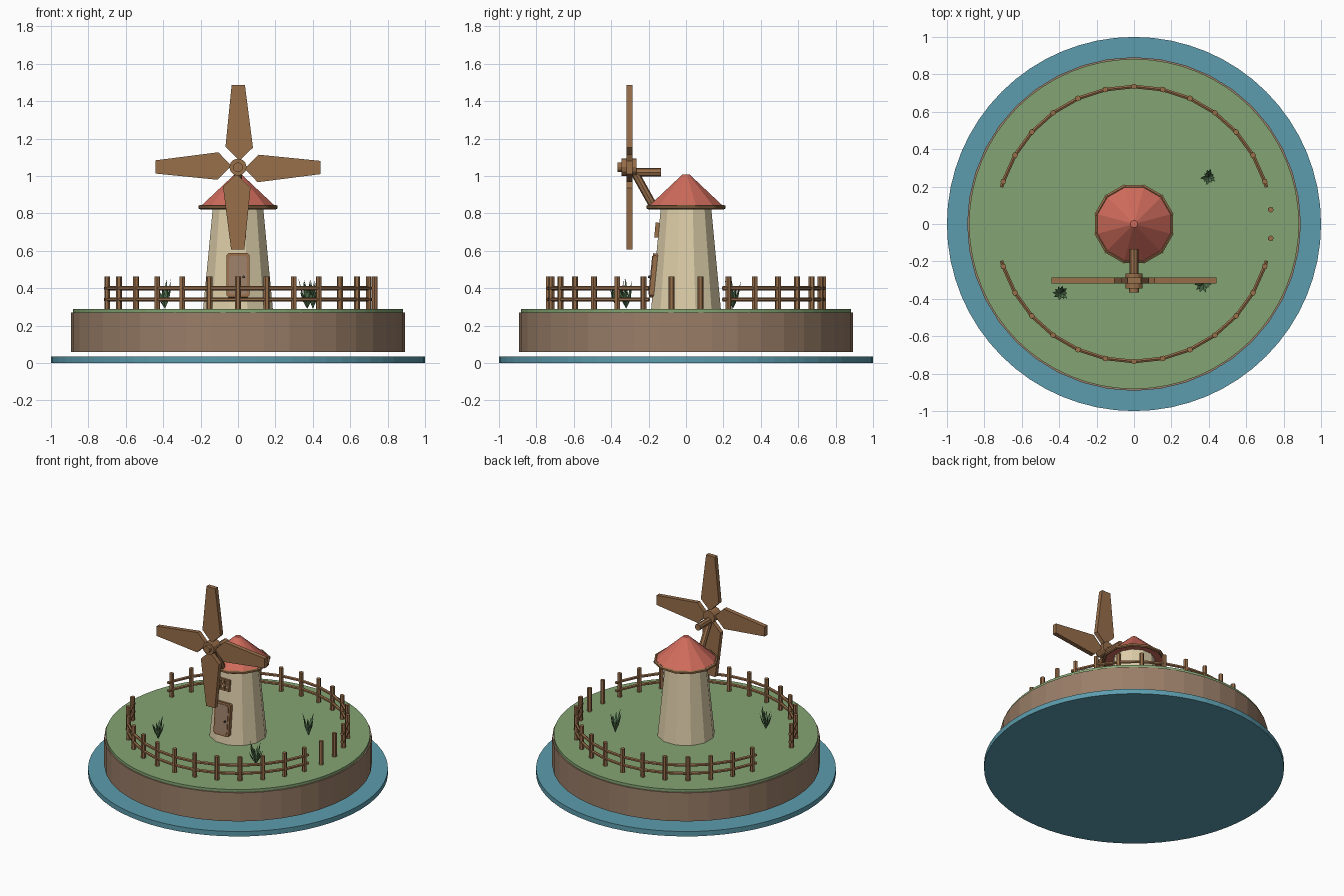
import bpy, bmesh, math, random
from mathutils import Vector, Matrix

if "Cube" in bpy.data.objects:
    bpy.data.objects.remove(bpy.data.objects["Cube"])

random.seed(4)


def material(name, r, g, b):
    m = bpy.data.materials.new(name)
    lin = [((c / 255 + 0.055) / 1.055) ** 2.4 for c in (r, g, b)]
    m.diffuse_color = (*lin, 1)
    m.use_nodes = True
    m.node_tree.nodes["Principled BSDF"].inputs["Base Color"].default_value = m.diffuse_color
    return m


WATER = material("water blue", 92, 156, 173)
EARTH = material("earth brown", 154, 126, 104)
GRASS = material("grass green", 132, 165, 115)
PLASTER = material("cream plaster", 222, 207, 170)
ROOF = material("roof red", 208, 108, 92)
WOOD = material("wood brown", 152, 110, 74)
LEAF = material("leaf green", 84, 118, 80)
IRON = material("dark iron", 70, 60, 52)


def make(name, bm, mat):
    bmesh.ops.recalc_face_normals(bm, faces=bm.faces)
    me = bpy.data.meshes.new(name)
    bm.to_mesh(me)
    bm.free()
    me.materials.append(mat)
    ob = bpy.data.objects.new(name, me)
    bpy.context.collection.objects.link(ob)
    return ob


def add_rod(bm, a, b, r1, r2=None, n=6, turn=0.0):
    """Cylinder or cone between two points."""
    a, b = Vector(a), Vector(b)
    d = b - a
    rot = d.to_track_quat('Z', 'Y').to_matrix().to_4x4()
    mat = Matrix.Translation((a + b) / 2) @ rot @ Matrix.Rotation(turn, 4, 'Z')
    bmesh.ops.create_cone(bm, cap_ends=True, segments=n, radius1=r1,
                          radius2=r1 if r2 is None else r2, depth=d.length, matrix=mat)


def rod(name, a, b, r1, mat, r2=None, n=6, turn=0.0):
    bm = bmesh.new()
    add_rod(bm, a, b, r1, r2, n, turn)
    return make(name, bm, mat)


def add_box(bm, centre, size):
    bmesh.ops.create_cube(bm, size=1, matrix=Matrix.Translation(centre) @ Matrix.Diagonal((*size, 1)))


def add_plate(bm, pts, y0, y1):
    """Outline in x, z extruded along y."""
    f = bm.faces.new([bm.verts.new((x, y0, z)) for x, z in pts])
    ext = bmesh.ops.extrude_face_region(bm, geom=[f])["geom"]
    bmesh.ops.translate(bm, vec=(0, y1 - y0, 0), verts=[v for v in ext if isinstance(v, bmesh.types.BMVert)])


def polar(r, deg, z):
    a = math.radians(deg)
    return Vector((r * math.cos(a), r * math.sin(a), z))


# Base: water disc, floating earth drum, grass top
rod("water", (0, 0, 0), (0, 0, 0.036), 1.0, WATER, n=64)
rod("earth", (0, 0, 0.06), (0, 0, 0.27), 0.892, EARTH, n=40)
rod("grass", (0, 0, 0.268), (0, 0, 0.29), 0.882, GRASS, n=64)

# Tower, roof and eave beams
half = math.radians(15)
rod("tower", (0, 0, 0.288), (0, 0, 0.845), 0.193, PLASTER, 0.138, 12, half)
rod("roof", (0, 0, 0.84), (0, 0, 1.008), 0.205, ROOF, 0.02, 12, half)
bm = bmesh.new()
for i in range(12):
    add_rod(bm, polar(0.208, i * 30 + 13, 0.834), polar(0.208, i * 30 + 47, 0.834), 0.012)
make("eaves", bm, WOOD)


# Door and window lie on the sloping front wall
def on_wall(ob, z):
    t = (z - 0.288) / 0.557
    y = -(0.193 - 0.055 * t) * math.cos(half)
    ob.location = (0, y, z)
    ob.rotation_euler.x = -math.atan(0.055 / 0.557)


def outline(w, h, c):
    return [(-w + c, -h), (w - c, -h), (w, -h + c), (w, h - c),
            (w - c, h), (-w + c, h), (-w, h - c), (-w, -h + c)]


bm = bmesh.new()
add_plate(bm, outline(0.062, 0.118, 0.012), -0.018, 0.008)
on_wall(make("door_frame", bm, WOOD), 0.468)
bm = bmesh.new()
add_plate(bm, outline(0.048, 0.104, 0.01), -0.022, -0.01)
on_wall(make("door_panel", bm, EARTH), 0.468)
bm = bmesh.new()
add_rod(bm, (0.03, -0.02, -0.01), (0.03, -0.032, -0.01), 0.007, n=8)
on_wall(make("door_knob", bm, IRON), 0.468)

bm = bmesh.new()
for s in (-1, 0, 1):
    add_box(bm, (s * 0.036, -0.008, 0), (0.012, 0.024, 0.08))
    add_box(bm, (0, -0.008, s * 0.034), (0.084, 0.02, 0.012))
on_wall(make("window_frame", bm, WOOD), 0.71)

# Sails: one blade outline turned four times around the hub
HUB = 1.047
blade = [(0.008, 0.035), (0.08, 0.105), (0.037, 0.44), (-0.034, 0.44), (-0.067, 0.11)]
bm = bmesh.new()
for k in range(4):
    c, s = round(math.cos(k * math.pi / 2)), round(math.sin(k * math.pi / 2))
    add_plate(bm, [(x * c + z * s, HUB + z * c - x * s) for x, z in blade], -0.318, -0.286)
make("sails", bm, WOOD)
rod("hub", (0, -0.345, HUB), (0, -0.265, HUB), 0.046, WOOD, n=12)
rod("hub_cap", (0, -0.366, HUB), (0, -0.34, HUB), 0.026, WOOD, n=12)
rod("axle", (0, -0.27, 1.02), (0, -0.135, 1.02), 0.023, WOOD, n=8)
rod("brace", (0, -0.275, 1.02), (0, -0.172, 0.835), 0.022, WOOD, n=8)

# Fence: posts every 12 degrees, open on the left, no rails on the right
R = 0.735
bm = bmesh.new()
for i in range(30):
    deg = i * 12 + 6
    if deg not in (174, 186):
        add_rod(bm, polar(R, deg, 0.285), polar(R, deg, 0.462), 0.016, n=6, turn=math.radians(deg))
make("fence_posts", bm, WOOD)
bm = bmesh.new()
for side in (0, 180):
    stops = [15.5] + [18 + 12 * k for k in range(13)] + [164.5]
    for a, b in zip(stops, stops[1:]):
        for z in (0.34, 0.40):
            add_rod(bm, polar(R, side + a, z), polar(R, side + b, z), 0.011)
make("fence_rails", bm, WOOD)

# Spiky plants: folded pointed leaves fanning from one root
for n, (px, py) in enumerate([(0.4, 0.25), (-0.39, -0.37), (0.37, -0.32)]):
    bm = bmesh.new()
    root = Vector((px, py, 0.29))
    for k in range(10):
        a = k * 36 + random.uniform(-9, 9)
        out, side = polar(1, a, 0), polar(1, a + 90, 0)
        reach = random.uniform(0.03, 0.05)
        h = random.uniform(0.09, 0.17)
        mid = root + out * reach * 0.5 + Vector((0, 0, h * 0.5))
        tip = bm.verts.new(root + out * reach + Vector((0, 0, h)))
        low = bm.verts.new(root)
        left, right = (bm.verts.new(mid + side * s * 0.011) for s in (-1, 1))
        back = bm.verts.new(mid + out * 0.008)
        for p, q in ((left, back), (back, right), (right, left)):
            bm.faces.new((low, p, q))
            bm.faces.new((tip, q, p))
    make(f"plant_{n + 1}", bm, LEAF)
